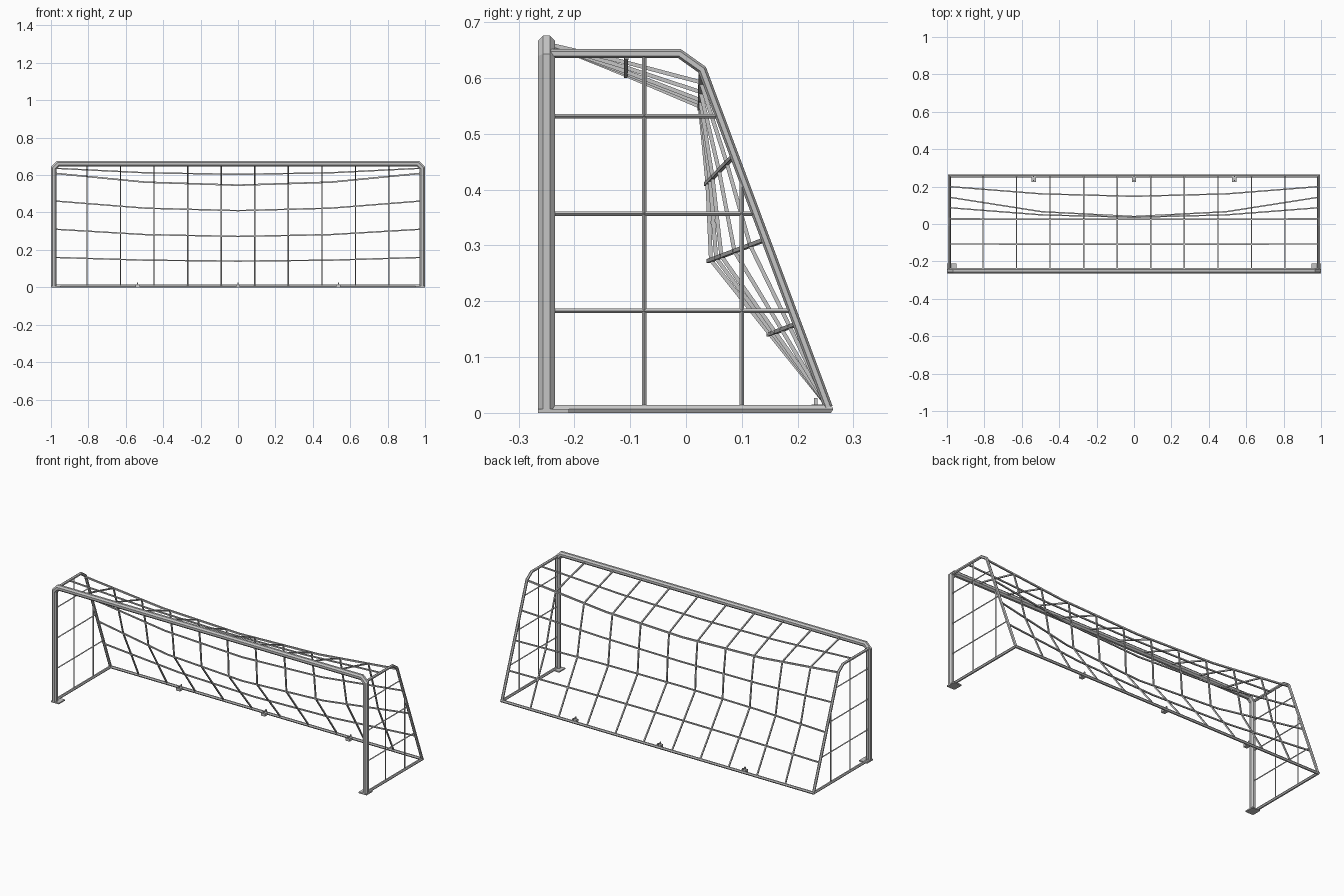
import bpy, bmesh, math
from mathutils import Vector

old = bpy.data.objects.get("Cube")
if old:
    bpy.data.objects.remove(old, do_unlink=True)


def material(name, value):
    m = bpy.data.materials.new(name)
    m.use_nodes = True
    m.diffuse_color = (value, value, value, 1)
    m.node_tree.nodes["Principled BSDF"].inputs["Base Color"].default_value = (value, value, value, 1)
    return m


light_grey = material("light grey", 0.56)


def finish(bm, name):
    bmesh.ops.recalc_face_normals(bm, faces=bm.faces)
    mesh = bpy.data.meshes.new(name)
    bm.to_mesh(mesh)
    bm.free()
    mesh.materials.append(light_grey)
    obj = bpy.data.objects.new(name, mesh)
    bpy.context.collection.objects.link(obj)


def sweep(bm, path, radius, sides, ref, phase=0.0):
    """Sweep a regular polygon along a path with mitred corners."""
    pts = [Vector(p) for p in path]
    rings = []
    for i, p in enumerate(pts):
        before = (p - pts[i - 1]).normalized() if i else (pts[1] - p).normalized()
        after = (pts[i + 1] - p).normalized() if i < len(pts) - 1 else before
        t = (before + after).normalized()
        across = t.cross(Vector(ref)).normalized()
        normal = across.cross(t)
        stretch = 1 / max(t.dot(before), 0.4)
        ring = []
        for k in range(sides):
            a = phase + math.tau * k / sides
            ring.append(bm.verts.new(p + radius * (normal * math.cos(a) + across * math.sin(a) * stretch)))
        rings.append(ring)
    for r0, r1 in zip(rings, rings[1:]):
        for k in range(sides):
            n = (k + 1) % sides
            bm.faces.new((r0[k], r0[n], r1[n], r1[k]))
    bm.faces.new(rings[0])
    bm.faces.new(rings[-1])


def box(bm, lo, hi):
    verts = bmesh.ops.create_cube(bm, size=1)["verts"]
    for v in verts:
        v.co = Vector([(lo[i] + hi[i]) / 2 + v.co[i] * (hi[i] - lo[i]) for i in range(3)])


X, Y, Z = (1, 0, 0), (0, 1, 0), (0, 0, 1)
SIDE = 0.987
TUBE = 0.008
SIDE_ROPE = 0.004
ROPE = 0.005

# Posts and crossbar: one octagonal tube with cut corners
half = [(-0.985, 0), (-0.985, 0.637), (-0.961, 0.661)]
outline = half + [(-x, z) for x, z in reversed(half)]
bm = bmesh.new()
sweep(bm, [(x, -0.25, z) for x, z in outline], 0.0162, 8, Y, math.pi / 8)
finish(bm, "posts_and_crossbar")

# Ground frame
bm = bmesh.new()
sweep(bm, [(-SIDE, -0.25, 0.007), (-SIDE, 0.256, 0.007),
           (SIDE, 0.256, 0.007), (SIDE, -0.25, 0.007)], TUBE, 6, Z, math.pi / 2)
for v in bm.verts:
    v.co.z = max(v.co.z, 0)
finish(bm, "ground_frame")

# Side braces, foot plates and side nets
KNEE, FOOT = Vector((0.029, 0.615)), Vector((0.255, 0.01))
for s, label in ((1, "left"), (-1, "right")):
    bm = bmesh.new()
    sweep(bm, [(s * SIDE, y, z) for y, z in ((-0.245, 0.644), (-0.012, 0.644), KNEE, FOOT)], TUBE, 6, X, math.pi / 2)
    finish(bm, label + "_side_brace")

    bm = bmesh.new()
    xs = sorted((s * 0.95, s * 1.0))
    box(bm, (xs[0], -0.265, 0), (xs[1], -0.21, 0.007))
    finish(bm, label + "_foot_plate")

    bm = bmesh.new()
    for z in (0.183, 0.357, 0.532):
        end = FOOT.x + (KNEE.x - FOOT.x) * (z - FOOT.y) / (KNEE.y - FOOT.y)
        sweep(bm, [(s * SIDE, -0.237, z), (s * SIDE, end, z)], SIDE_ROPE, 4, X)
    for y, top in ((-0.075, 0.64), (0.1, 0.424)):
        sweep(bm, [(s * SIDE, y, 0.01), (s * SIDE, y, top)], SIDE_ROPE, 4, X)
    finish(bm, label + "_side_net")

# Sagging back net: each row has an edge and a middle position (y, z)
ROWS = [((-0.24, 0.659), (-0.24, 0.659)),
        ((-0.107, 0.637), (-0.108, 0.604)),
        ((0.027, 0.61), (0.025, 0.546)),
        ((0.087, 0.462), (0.036, 0.41)),
        ((0.143, 0.311), (0.04, 0.272)),
        ((0.2, 0.16), (0.148, 0.14)),
        ((0.254, 0.012), (0.254, 0.012))]


def net_point(row, x):
    """Point on a row, straight between five hanging points."""
    u = abs(x) / SIDE
    w = u / 2 if u < 0.5 else 0.25 + (u - 0.5) * 1.5
    edge, mid = Vector(row[0]), Vector(row[1])
    p = mid.lerp(edge, w)
    return (x, p.x, p.y)


bm = bmesh.new()
for i, row in enumerate(ROWS[1:-1]):
    radius = 0.006 if i == 1 else ROPE
    sweep(bm, [net_point(row, SIDE * k / 2) for k in range(-2, 3)], radius, 4, Z, math.pi / 4)
finish(bm, "back_net_rows")

bm = bmesh.new()
for k in range(1, 11):
    x = SIDE * (2 * k / 11 - 1)
    sweep(bm, [net_point(row, x) for row in ROWS], ROPE, 4, X, math.pi / 4)
finish(bm, "back_net_strands")

# Ground anchors along the rear bar: a flat plate with two thin lugs
for x, label in ((-0.537, "right"), (0, "middle"), (0.537, "left")):
    bm = bmesh.new()
    box(bm, (x - 0.012, 0.225, 0), (x + 0.012, 0.256, 0.015))
    for y in (0.229, 0.25):
        box(bm, (x - 0.003, y, 0.013), (x + 0.003, y + 0.007, 0.027))
    finish(bm, label + "_ground_anchor")
